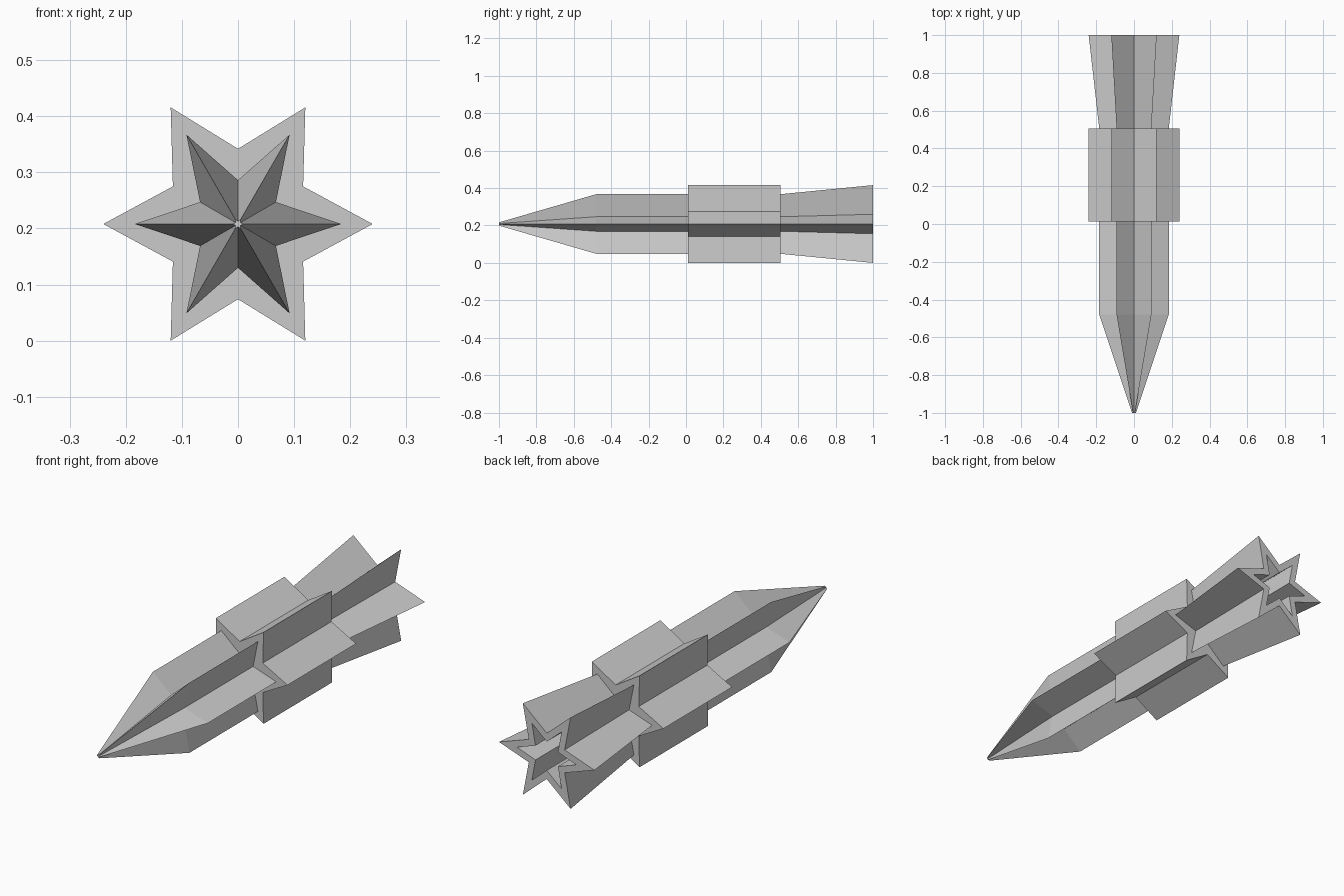
import bpy, bmesh
from math import cos, sin, pi

if "Cube" in bpy.data.objects:
    bpy.data.objects.remove(bpy.data.objects["Cube"])

CENTRE_Z = 0.208

# Skin sections from nose tip to tail nozzle: (y, point radius, notch radius)
SECTIONS = [
    (-1.00, 0.010, 0.005),   # nose tip
    (-0.48, 0.184, 0.078),   # shoulder
    (0.012, 0.184, 0.078),   # body meets collar
    (0.012, 0.240, 0.134),   # collar front
    (0.505, 0.240, 0.134),   # collar back
    (0.505, 0.184, 0.078),   # tail root
    (1.00, 0.240, 0.104),    # flared tail end
    (1.00, 0.149, 0.065),    # nozzle rim
    (0.62, 0.149, 0.065),    # nozzle floor
]


def star_ring(bm, y, outer, inner, points=6):
    ring = []
    for i in range(points * 2):
        r = inner if i % 2 else outer
        a = i * pi / points
        ring.append(bm.verts.new((r * cos(a), y, CENTRE_Z + r * sin(a))))
    return ring


def loft_stars(name, sections):
    bm = bmesh.new()
    rings = [star_ring(bm, *s) for s in sections]
    for a, b in zip(rings, rings[1:]):
        n = len(a)
        for i in range(n):
            j = (i + 1) % n
            bm.faces.new((a[i], a[j], b[j], b[i]))
    # close the nose tip and the nozzle floor
    bm.faces.new(rings[0])
    bm.faces.new(rings[-1])
    bmesh.ops.recalc_face_normals(bm, faces=bm.faces)
    mesh = bpy.data.meshes.new(name)
    bm.to_mesh(mesh)
    bm.free()
    obj = bpy.data.objects.new(name, mesh)
    bpy.context.collection.objects.link(obj)
    return obj


# Star-section dart: nose, body, collar and hollow flared tail in one skin
loft_stars("star_dart_body", SECTIONS)
